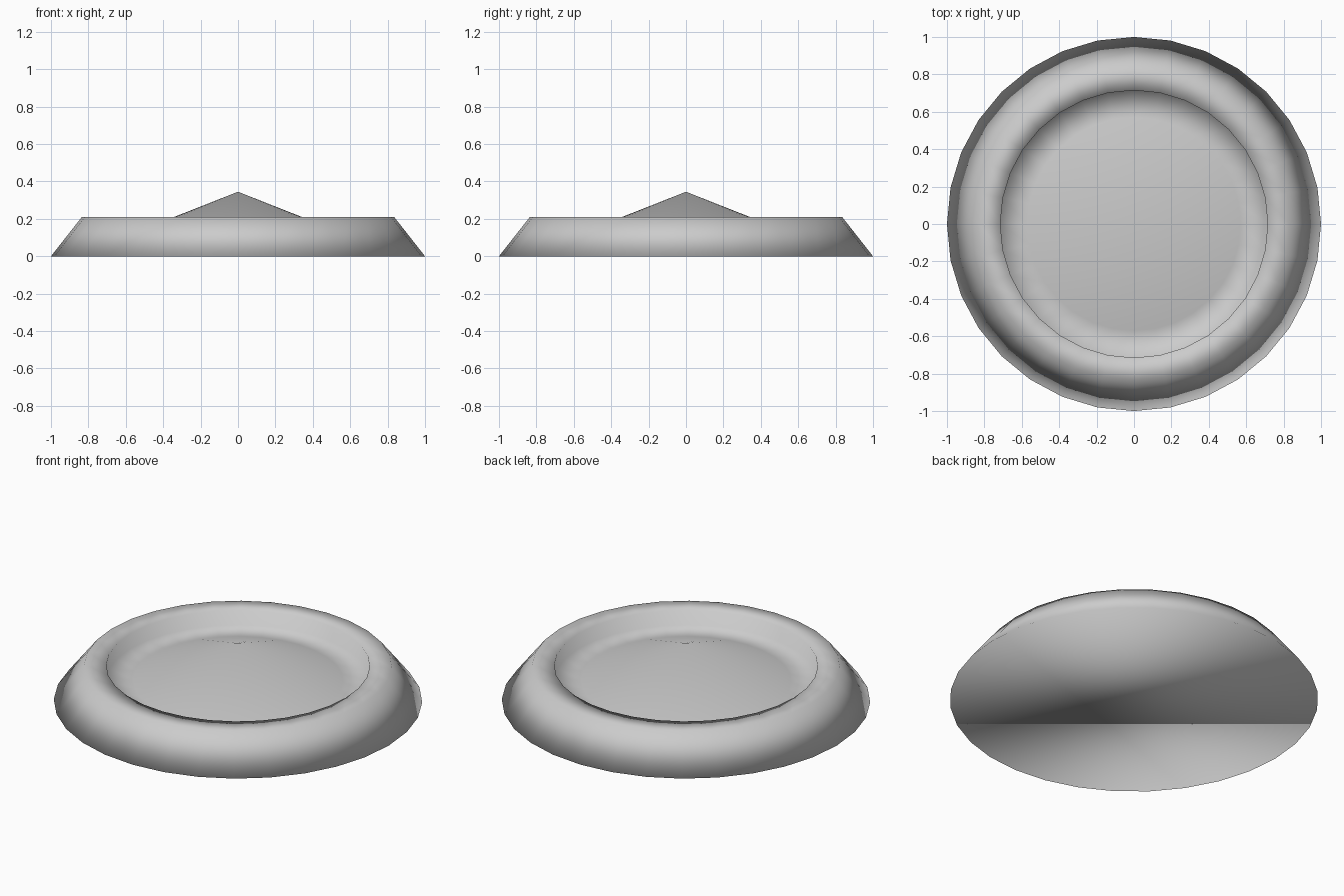
import bpy, bmesh, math

if "Cube" in bpy.data.objects:
    bpy.data.objects.remove(bpy.data.objects["Cube"])

SIDES = 32
# (radius, height) from the base edge up over the rim and into the recess
PROFILE = [(1.0, 0.0), (0.835, 0.21), (0.715, 0.21), (0.715, 0.12), (0.57, 0.12)]
APEX_Z = 0.345

bm = bmesh.new()


def ring(radius, z):
    return [bm.verts.new((radius * math.cos(2 * math.pi * i / SIDES),
                          radius * math.sin(2 * math.pi * i / SIDES), z))
            for i in range(SIDES)]


rings = [ring(r, z) for r, z in PROFILE]

# sloped side, rim, recess wall and floor
for low, high in zip(rings, rings[1:]):
    for i in range(SIDES):
        j = (i + 1) % SIDES
        bm.faces.new((low[i], low[j], high[j], high[i]))

# shallow cone in the recess
apex = bm.verts.new((0, 0, APEX_Z))
for i in range(SIDES):
    bm.faces.new((rings[-1][i], rings[-1][(i + 1) % SIDES], apex))

# flat underside
bm.faces.new(list(reversed(rings[0])))

for f in bm.faces:
    f.smooth = True
mesh = bpy.data.meshes.new("round_dish")
bm.to_mesh(mesh)
bm.free()
bpy.context.collection.objects.link(bpy.data.objects.new("round_dish", mesh))
